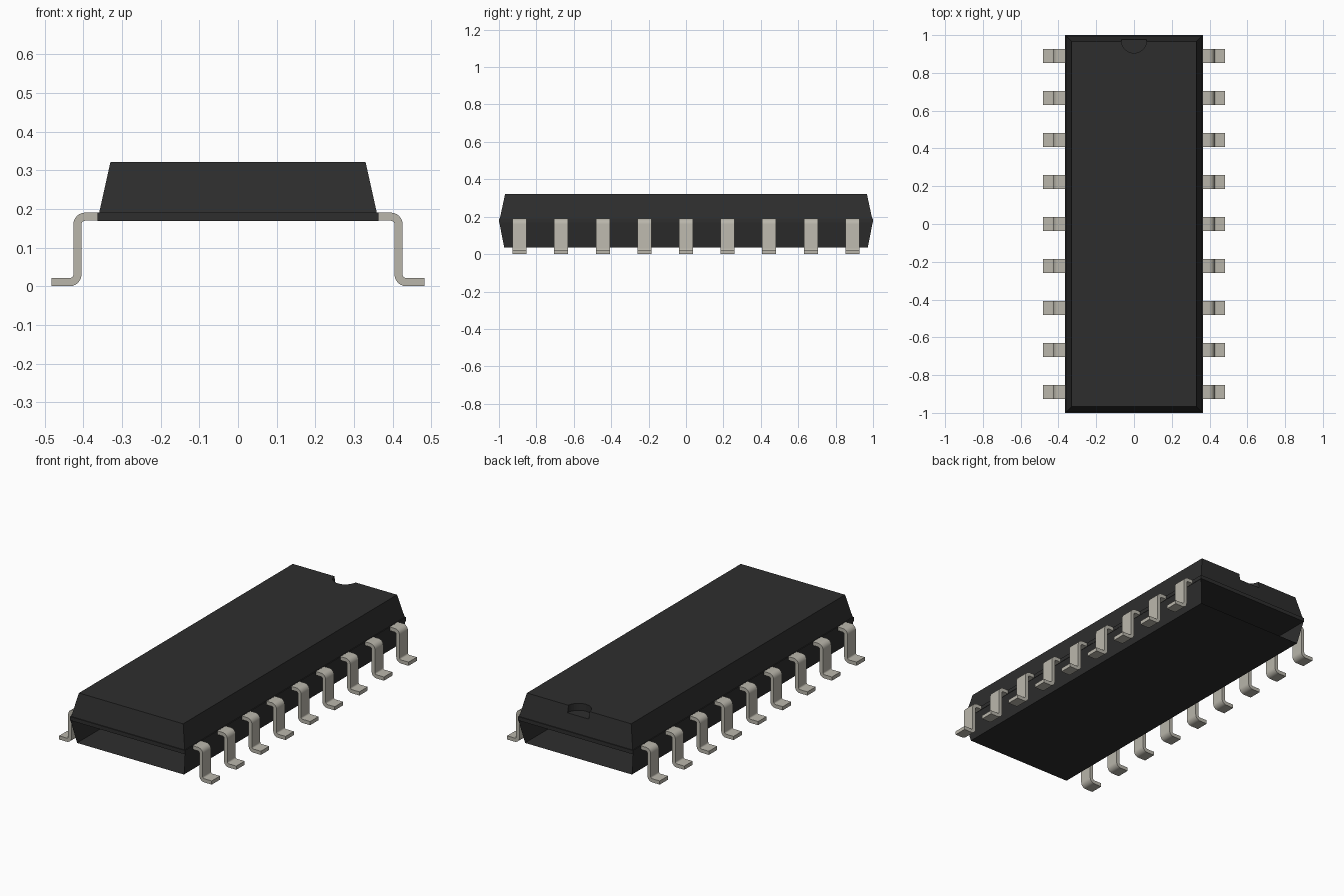
import bpy, bmesh, math
from mathutils import Vector

old = bpy.data.objects.get("Cube")
if old:
    bpy.data.objects.remove(old, do_unlink=True)


def make_material(name, color):
    mat = bpy.data.materials.new(name)
    mat.use_nodes = True
    mat.diffuse_color = color
    bsdf = mat.node_tree.nodes["Principled BSDF"]
    bsdf.inputs["Base Color"].default_value = color
    bsdf.inputs["Roughness"].default_value = 0.6
    return mat


black = make_material("black plastic", (0.027, 0.027, 0.027, 1))
metal = make_material("tinned metal", (0.49, 0.47, 0.41, 1))


def add_object(name, bm, mat):
    mesh = bpy.data.meshes.new(name)
    bm.to_mesh(mesh)
    bm.free()
    mesh.materials.append(mat)
    obj = bpy.data.objects.new(name, mesh)
    bpy.context.collection.objects.link(obj)
    return obj


def frustum(name, lower, upper, open_tray=False):
    """Tapered block between two (half_x, half_y, z) rectangles."""
    bm = bmesh.new()
    rings = []
    for hx, hy, z in (lower, upper):
        rings.append([bm.verts.new((sx * hx, sy * hy, z))
                      for sx, sy in ((-1, -1), (1, -1), (1, 1), (-1, 1))])
    low, top = rings
    bm.faces.new(low[::-1])
    if not open_tray:
        bm.faces.new(top)
    for i in range(4):
        if open_tray and i % 2 == 0:
            continue  # the tray has no end walls
        j = (i + 1) % 4
        bm.faces.new((low[i], low[j], top[j], top[i]))
    return add_object(name, bm, black)


# Package body
SEAM_LOW, SEAM_HIGH, TOP = 0.169, 0.191, 0.322
upper_body = frustum("upper_body", (0.359, 0.995, SEAM_HIGH), (0.33, 0.967, TOP))
frustum("seam_band", (0.364, 1.0, SEAM_LOW), (0.364, 1.0, SEAM_HIGH))
frustum("lower_tray", (0.338, 0.972, 0.036), (0.362, 0.998, SEAM_LOW), open_tray=True)

# Orientation notch in the back edge of the top
bm = bmesh.new()
bmesh.ops.create_cone(bm, cap_ends=True, segments=32, radius1=0.067,
                      radius2=0.067, depth=0.08)
bmesh.ops.translate(bm, verts=bm.verts, vec=(0, 0.972, TOP))
cutter = add_object("notch_cutter", bm, black)
cutter.hide_render = True
cutter.hide_viewport = True
cut = upper_body.modifiers.new("notch", "BOOLEAN")
cut.object = cutter
cut.operation = "DIFFERENCE"
cut.solver = "EXACT"

# Pin centreline with two rounded bends
HALF = 0.0105
BEND = 0.02
PIN_TOP, PIN_LOW, LEG_X = 0.18, HALF, 0.4155
path = [(Vector((0.33, PIN_TOP)), Vector((0, 1)))]
for step in range(7):
    a = math.pi / 2 * (1 - step / 6)
    n = Vector((math.cos(a), math.sin(a)))
    path.append((Vector((LEG_X - BEND, PIN_TOP - BEND)) + n * BEND, n))
for step in range(7):
    a = math.pi + math.pi / 2 * step / 6
    n = Vector((math.cos(a), math.sin(a)))
    path.append((Vector((LEG_X + BEND, PIN_LOW + BEND)) + n * BEND, -n))
path.append((Vector((0.483, PIN_LOW)), Vector((0, 1))))


def make_pin(name, side, y, half_width=0.0375):
    """Sweep a flat rectangle along the bent centreline."""
    bm = bmesh.new()
    rings = []
    for point, normal in path:
        ring = []
        for off, w in ((1, -1), (1, 1), (-1, 1), (-1, -1)):
            p = point + normal * HALF * off
            ring.append(bm.verts.new((side * p.x, y + w * half_width, p.y)))
        rings.append(ring)
    for a, b in zip(rings, rings[1:]):
        for i in range(4):
            j = (i + 1) % 4
            bm.faces.new((a[i], a[j], b[j], b[i]))
    bm.faces.new(rings[0])
    bm.faces.new(rings[-1][::-1])
    bmesh.ops.recalc_face_normals(bm, faces=bm.faces)
    return add_object(name, bm, metal)


# Nine pins down each long side
pins = []
for label, side in (("left", 1), ("right", -1)):
    for i in range(9):
        pins.append(make_pin(f"{label}_pin_{i + 1}", side, (i - 4) * 0.2225))

bpy.ops.object.select_all(action="DESELECT")
for pin in pins:
    pin.select_set(True)
bpy.context.view_layer.objects.active = pins[0]
bpy.ops.object.shade_smooth_by_angle(angle=math.radians(35))
